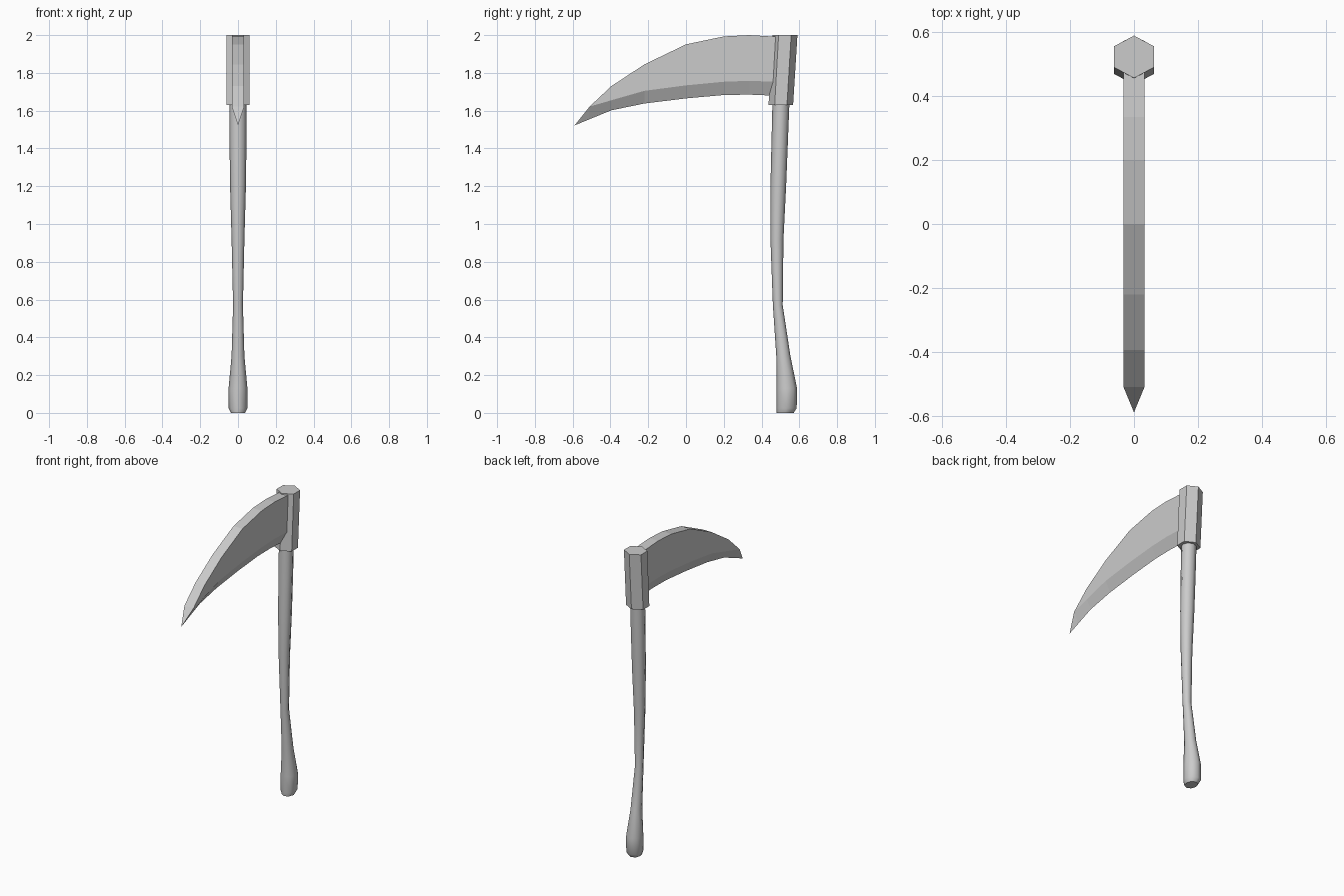
import bpy, bmesh
from math import sin, cos, pi

if "Cube" in bpy.data.objects:
    bpy.data.objects.remove(bpy.data.objects["Cube"])


def make_object(name, bm):
    bmesh.ops.recalc_face_normals(bm, faces=bm.faces)
    me = bpy.data.meshes.new(name)
    bm.to_mesh(me)
    bm.free()
    ob = bpy.data.objects.new(name, me)
    bpy.context.collection.objects.link(ob)
    return ob


def bridge(bm, a, b):
    n = len(a)
    for i in range(n):
        j = (i + 1) % n
        loop = list(dict.fromkeys((a[i], a[j], b[j], b[i])))
        if len(loop) > 2:
            bm.faces.new(loop)


def loft(name, sides, rings):
    """Rings are (z, y_min, y_max, x_radius); a corner points along +y."""
    bm = bmesh.new()
    loops = []
    for z, y0, y1, rx in rings:
        mid, ry = (y0 + y1) / 2, (y1 - y0) / 2
        loops.append([bm.verts.new((rx * sin(2 * pi * i / sides),
                                    mid + ry * cos(2 * pi * i / sides), z))
                      for i in range(sides)])
    for a, b in zip(loops, loops[1:]):
        bridge(bm, a, b)
    bm.faces.new(loops[0])
    bm.faces.new(loops[-1])
    return make_object(name, bm)


# Curved wooden handle with a swollen foot
handle = loft("handle", 8, [
    (0.00, 0.48, 0.57, 0.037), (0.025, 0.478, 0.586, 0.050),
    (0.13, 0.478, 0.588, 0.050), (0.30, 0.478, 0.553, 0.034),
    (0.57, 0.460, 0.512, 0.026), (0.92, 0.447, 0.516, 0.034),
    (1.20, 0.447, 0.530, 0.042), (1.45, 0.453, 0.540, 0.045),
    (1.70, 0.459, 0.550, 0.046)])
bpy.context.view_layer.objects.active = handle
handle.select_set(True)
bpy.ops.object.shade_smooth_by_angle(angle=pi / 3.5)

# Tilted hexagonal collar (radius widened so flats sit at x = +-0.062)
loft("collar", 6, [(1.63, 0.437, 0.567, 0.0715), (2.0, 0.457, 0.590, 0.0715)])

# Blade stations: y, spine z, bevel line z, cutting edge z
stations = [
    (0.50, 1.990, 1.752, 1.678), (0.335, 2.000, 1.758, 1.685),
    (0.20, 1.993, 1.753, 1.683), (0.0, 1.951, 1.734, 1.665),
    (-0.22, 1.845, 1.705, 1.638), (-0.395, 1.730, 1.655, 1.602),
    (-0.51, 1.622, 1.622, 1.555)]
T = 0.033
bm = bmesh.new()
loops = []
for y, top, bevel, edge in stations:
    tl, tr = bm.verts.new((-T, y, top)), bm.verts.new((T, y, top))
    bl, br = (tl, tr) if top == bevel else (
        bm.verts.new((-T, y, bevel)), bm.verts.new((T, y, bevel)))
    loops.append([tl, tr, br, bm.verts.new((0, y, edge)), bl])
for a, b in zip(loops, loops[1:]):
    bridge(bm, a, b)
bm.faces.new(loops[0])
# Pointed tip
tip = bm.verts.new((0, -0.59, 1.522))
end = [loops[-1][k] for k in (0, 1, 3)]
for i in range(3):
    bm.faces.new((end[i], end[(i + 1) % 3], tip))
make_object("blade", bm)
